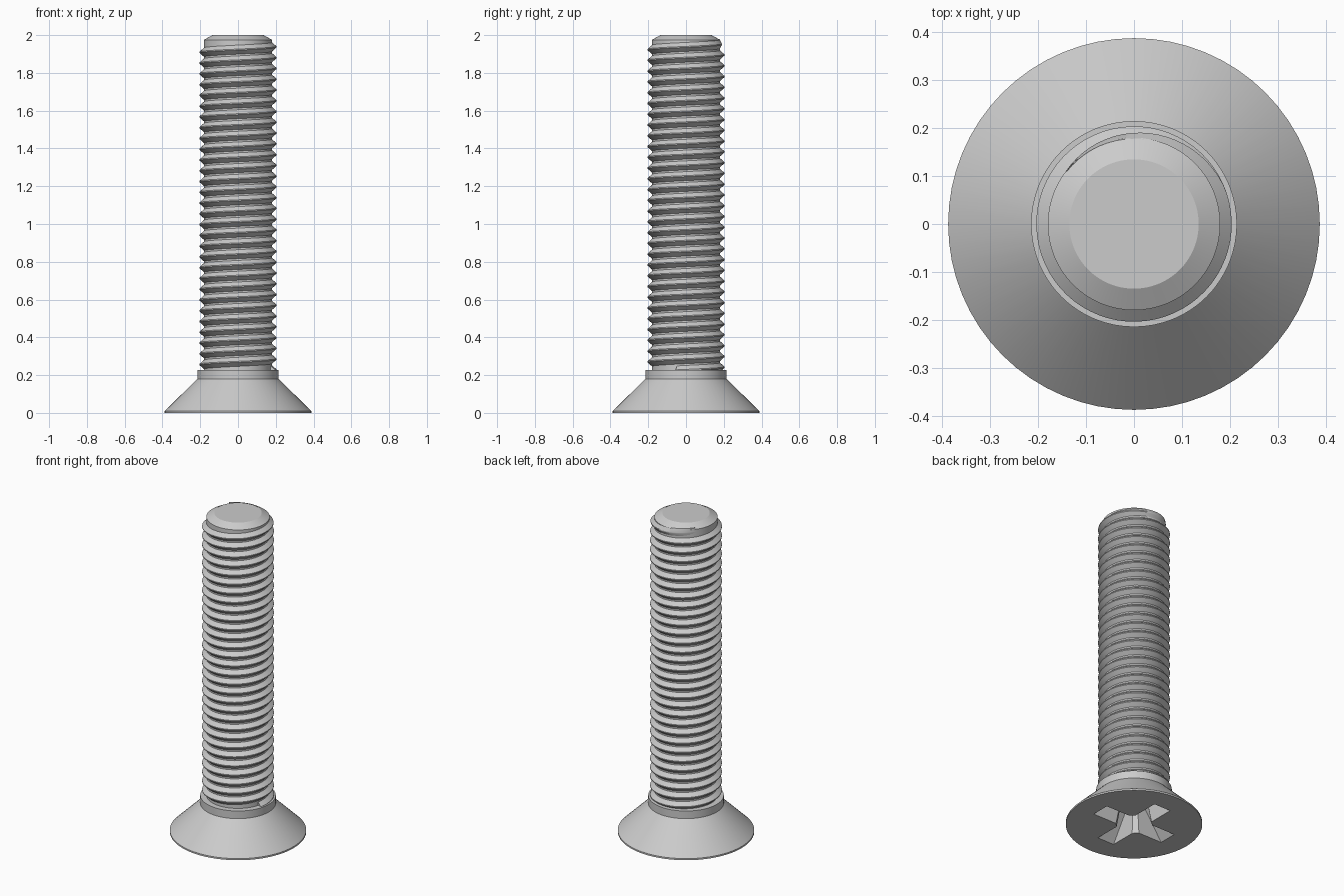
import bpy, bmesh, math

if "Cube" in bpy.data.objects:
    bpy.data.objects.remove(bpy.data.objects["Cube"])

SEGMENTS = 64
ROOT, CREST, PITCH = 0.18, 0.204, 0.057

steel = bpy.data.materials.new("grey steel")
steel.use_nodes = True
steel.diffuse_color = (0.6, 0.6, 0.6, 1)
steel.node_tree.nodes["Principled BSDF"].inputs["Base Color"].default_value = (0.6, 0.6, 0.6, 1)


def make_object(name, rings, wrap=True):
    """Skin a list of equal point rings and cap both ends."""
    bm = bmesh.new()
    loops = [[bm.verts.new(p) for p in ring] for ring in rings]
    n = len(loops[0])
    for low, high in zip(loops, loops[1:]):
        for i in range(n):
            j = (i + 1) % n
            bm.faces.new((low[i], low[j], high[j], high[i]))
    bm.faces.new(loops[0][::-1])
    bm.faces.new(loops[-1])
    bmesh.ops.recalc_face_normals(bm, faces=bm.faces)
    mesh = bpy.data.meshes.new(name)
    bm.to_mesh(mesh)
    bm.free()
    mesh.materials.append(steel)
    obj = bpy.data.objects.new(name, mesh)
    bpy.context.collection.objects.link(obj)
    return obj


def polar(r, a, z):
    return (r * math.cos(a), r * math.sin(a), z)


def lathe(name, profile):
    return make_object(name, [[polar(r, math.tau * i / SEGMENTS, z) for i in range(SEGMENTS)]
                              for r, z in profile])


def smooth(obj):
    bpy.ops.object.select_all(action="DESELECT")
    obj.select_set(True)
    bpy.context.view_layer.objects.active = obj
    bpy.ops.object.shade_smooth_by_angle(angle=math.radians(25))


def cross_ring(reach, half, corner, z):
    """Four-armed outline with chamfered inner corners."""
    arm = [(corner, -half), (reach, -half), (reach, half), (corner, half)]
    ring = []
    for k in range(4):
        c, s = round(math.cos(k * math.pi / 2)), round(math.sin(k * math.pi / 2))
        ring += [(x * c - y * s, x * s + y * c, z) for x, y in arm]
    return ring


# Countersunk head with collar
head = lathe("countersunk_head", [(0.388, 0), (0.388, 0.01), (0.215, 0.18), (0.215, 0.228)])

# Tapered cross recess cut into the head
cutter = make_object("recess_cutter", [cross_ring(0.27, 0.06, 0.09, -0.02),
                                       cross_ring(0.25, 0.058, 0.085, 0),
                                       cross_ring(0.11, 0.04, 0.06, 0.17)])
cutter.hide_render = True
cut = head.modifiers.new("recess", "BOOLEAN")
cut.operation, cut.solver, cut.object = "DIFFERENCE", "EXACT", cutter
bpy.context.view_layer.objects.active = head
bpy.ops.object.modifier_apply(modifier=cut.name)
bpy.data.objects.remove(cutter)

# Shank core with chamfered tip
core = lathe("shank_core", [(ROOT, 0.22), (ROOT, 1.975), (0.135, 2.0)])

# Helical thread ridge that fades out near the tip
end_angle, end_z = math.radians(142), 1.96
fade = math.radians(120)
turns = (end_z - 0.225) / PITCH
steps = int(turns * SEGMENTS)
rings = []
for i in range(steps + 1):
    back = (steps - i) * math.tau / SEGMENTS
    a, z = end_angle - back, end_z - PITCH * back / math.tau
    crest = ROOT + (CREST - ROOT) * min(1, back / fade)
    rings.append([polar(r, a, z + PITCH * dz) for r, dz in
                  ((ROOT - 0.002, -0.45), (crest, -0.05), (crest, 0.05), (ROOT - 0.002, 0.45))])
thread = make_object("screw_thread", rings)

for part in (head, core, thread):
    smooth(part)
